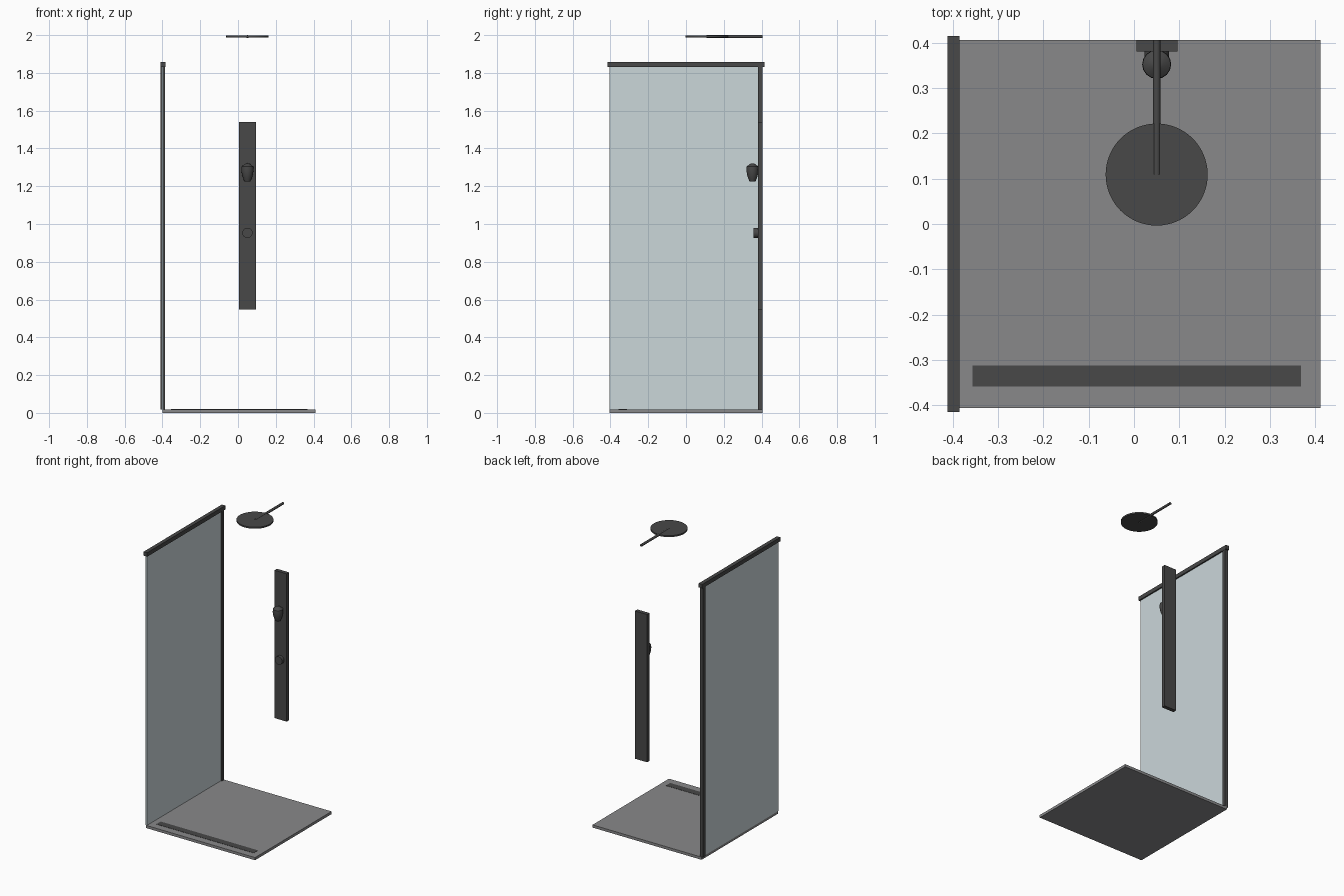
import bpy, bmesh, math
from mathutils import Matrix

if "Cube" in bpy.data.objects:
    bpy.data.objects.remove(bpy.data.objects["Cube"])


def material(name, color):
    m = bpy.data.materials.new(name)
    m.diffuse_color = color
    m.use_nodes = True
    m.node_tree.nodes["Principled BSDF"].inputs["Base Color"].default_value = m.diffuse_color
    return m


DARK = material("dark_metal", (0.065, 0.065, 0.065, 1))
GREY = material("tray_grey", (0.25, 0.25, 0.255, 1))
GLASS = material("glass", (0.6, 0.68, 0.7, 1))


def finish(name, bm, mat, smooth=False):
    bmesh.ops.recalc_face_normals(bm, faces=bm.faces)
    me = bpy.data.meshes.new(name)
    bm.to_mesh(me)
    bm.free()
    me.materials.append(mat)
    ob = bpy.data.objects.new(name, me)
    bpy.context.collection.objects.link(ob)
    if smooth:
        bpy.ops.object.select_all(action='DESELECT')
        ob.select_set(True)
        bpy.context.view_layer.objects.active = ob
        bpy.ops.object.shade_smooth_by_angle(angle=math.radians(40))
    return ob


def box(name, x, y, z, mat):
    bm = bmesh.new()
    size = [b - a for a, b in (x, y, z)]
    mid = [(a + b) / 2 for a, b in (x, y, z)]
    bmesh.ops.create_cube(bm, size=1, matrix=Matrix.Translation(mid) @ Matrix.Diagonal((*size, 1)))
    return finish(name, bm, mat)


def cylinder(name, center, radius, length, mat, along_y=False, segments=32):
    bm = bmesh.new()
    rot = Matrix.Rotation(math.pi / 2 if along_y else 0, 4, 'X')
    bmesh.ops.create_cone(bm, cap_ends=True, segments=segments, radius1=radius, radius2=radius,
                          depth=length, matrix=Matrix.Translation(center) @ rot)
    return finish(name, bm, mat, True)


def lathe(name, center, profile, mat, segments=16):
    bm = bmesh.new()
    verts = [bm.verts.new((r, 0, z)) for r, z in profile]
    edges = [bm.edges.new(p) for p in zip(verts, verts[1:])]
    bmesh.ops.spin(bm, geom=verts + edges, cent=(0, 0, 0), axis=(0, 0, 1),
                   angle=math.tau, steps=segments)
    bmesh.ops.remove_doubles(bm, verts=bm.verts, dist=1e-5)
    bmesh.ops.translate(bm, verts=bm.verts, vec=center)
    return finish(name, bm, mat, True)


# Floor tray with its long drain
box("shower_tray", (-0.40, 0.411), (-0.406, 0.406), (0, 0.018), GREY)
box("drain_cover", (-0.356, 0.368), (-0.358, -0.3125), (0.010, 0.0195), DARK)

# Glass screen with wall profile and top rail
box("glass_panel", (-0.402, -0.394), (-0.406, 0.395), (0.018, 1.84), GLASS)
box("wall_profile", (-0.41, -0.386), (0.38, 0.404), (0.018, 1.83), DARK)
box("top_rail", (-0.411, -0.385), (-0.415, 0.415), (1.83, 1.857), DARK)

# Shower column with hand shower and control knob
box("shower_column", (0.005, 0.096), (0.38, 0.406), (0.547, 1.54), DARK)
lathe("hand_shower", (0.05, 0.352, 0),
      [(0, 1.322), (0.013, 1.318), (0.031, 1.304), (0.032, 1.285),
       (0.029, 1.262), (0.023, 1.242), (0.016, 1.226), (0, 1.226)], DARK)
cylinder("control_knob", (0.05, 0.37, 0.953), 0.027, 0.024, DARK, along_y=True)

# Overhead rain shower
cylinder("rain_head", (0.05, 0.109, 1.992), 0.1125, 0.010, DARK, segments=64)
cylinder("rain_head_arm", (0.05, 0.2575, 1.992), 0.008, 0.297, DARK, along_y=True, segments=20)
